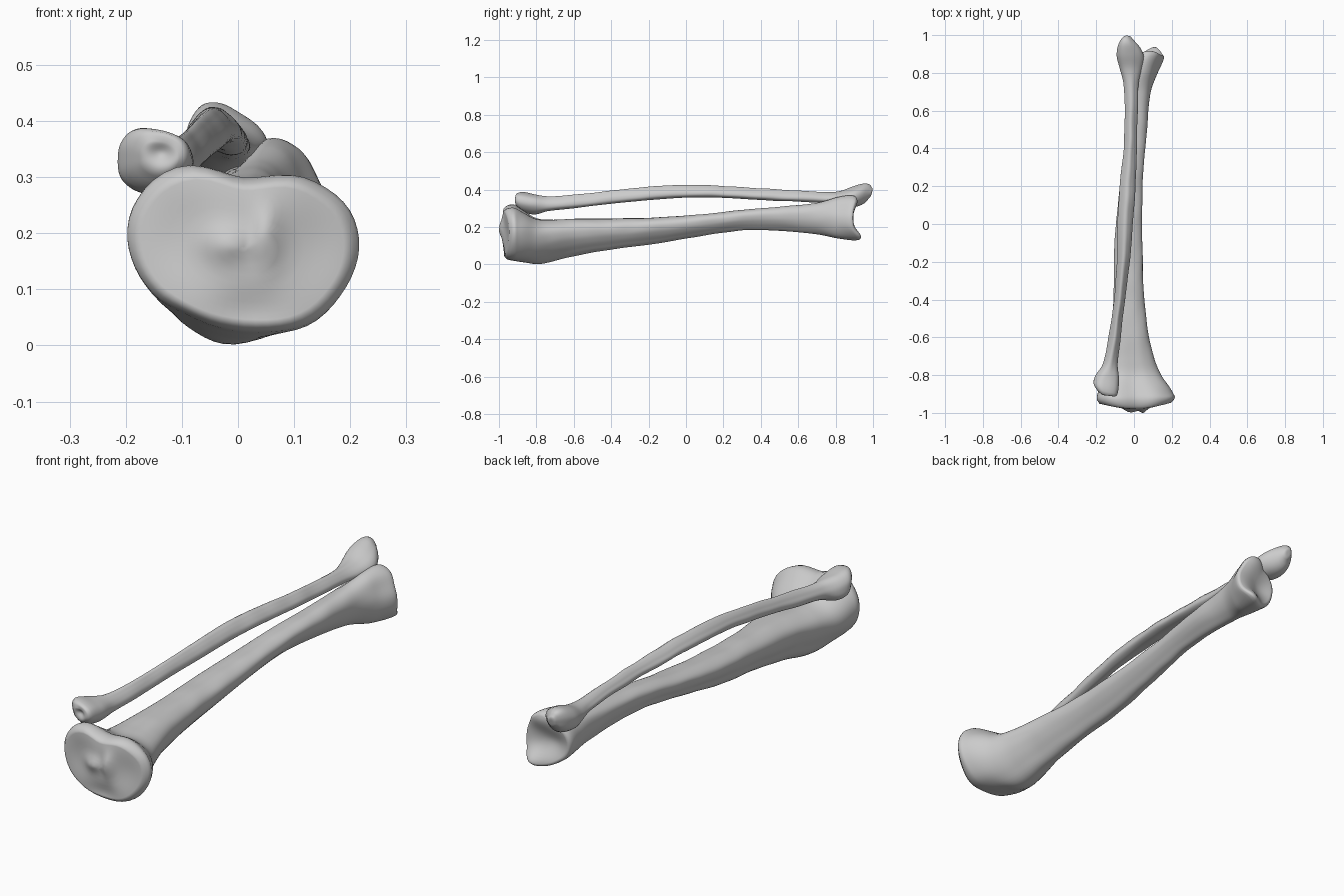
import bpy, bmesh, math
from mathutils import noise, Vector

if "Cube" in bpy.data.objects:
    bpy.data.objects.remove(bpy.data.objects["Cube"])

SIDES = 56

# Cross-section outlines: radius every 30 degrees, counter-clockwise from +x
PLATEAU = [1.0, 1.03, .97, .82, 1.10, 1.09, 1.0, .96, .92, .97, 1.04, 1.0]
SHAFT = [.88, 1.0, .95, .88, .95, 1.0, .88, .82, .98, 1.08, .85, .80]
ANKLE = [.97, .90, .97, .95, .70, .88, 1.0, 1.0, .97, 1.0, 1.08, 1.05]
KNOB = [1.0, 1.0, .95, .95, 1.05, 1.0, .95, 1.0, 1.0, 1.0, .95, .95]
STRUT = [.95, .85, .90, 1.1, .95, .88, 1.0, 1.0, .86, .88, .95, 1.05]
MALLEOLUS = [.95, .9, .88, .98, 1.08, 1.0, .92, .95, .95, 1.0, 1.02, 1.0]


def outline(radii):
    """Smooth closed outline scaled to a -1..1 box."""
    pts = []
    for i in range(SIDES):
        f = i / SIDES * 12
        k, t = int(f), f - int(f)
        a, b, c, d = (radii[(k + j) % 12] for j in (-1, 0, 1, 2))
        r = b + .5 * t * (c - a + t * (2*a - 5*b + 4*c - d + t * (3*(b - c) + d - a)))
        ang = math.tau * i / SIDES
        pts.append((r * math.cos(ang), r * math.sin(ang)))
    lo = [min(p[k] for p in pts) for k in (0, 1)]
    hi = [max(p[k] for p in pts) for k in (0, 1)]
    return [tuple(2 * (p[k] - lo[k]) / (hi[k] - lo[k]) - 1 for k in (0, 1)) for p in pts]


def sample(rows, y):
    """Smooth interpolation of the station table at y."""
    k = max(i for i in range(len(rows) - 1) if rows[i][0] <= y + 1e-9)
    a, b = rows[k], rows[k + 1]
    p, q = rows[max(k - 1, 0)], rows[min(k + 2, len(rows) - 1)]
    h = b[0] - a[0]
    t = (y - a[0]) / h
    out = []
    for j in range(1, 6):
        m0 = (b[j] - p[j]) / (b[0] - p[0]) * h
        m1 = (q[j] - a[j]) / (q[0] - a[0]) * h
        out.append((2*t**3 - 3*t*t + 1) * a[j] + (t**3 - 2*t*t + t) * m0
                   + (3*t*t - 2*t**3) * b[j] + (t**3 - t*t) * m1)
    return out


def bone(name, rows, shapes, warp, cap_out):
    """Loft sections along y, close both ends with concentric rings."""
    shapes = [outline(s) for s in shapes]

    def ring(y, s=1.0, push=0.0):
        x0, x1, z0, z1, blend = sample(rows, y)
        blend = min(max(blend, 0), len(shapes) - 1)
        k = min(int(blend), len(shapes) - 2)
        f = blend - k
        pts = []
        for (ax, az), (bx, bz) in zip(shapes[k], shapes[k + 1]):
            u, v = ax + (bx - ax) * f, az + (bz - az) * f
            p = Vector(((x0 + x1) / 2 + u * s * (x1 - x0) / 2, y + push,
                        (z0 + z1) / 2 + v * s * (z1 - z0) / 2))
            pts.append(p)
        return pts

    ys = []
    for a, b in zip(rows, rows[1:]):
        n = max(2, round((b[0] - a[0]) / .014))
        ys += [a[0] + (b[0] - a[0]) * i / n for i in range(n)]
    ys.append(rows[-1][0])
    caps = [.04, .12, .22, .34, .46, .58, .7, .8, .88, .95]
    rings = [ring(ys[0], s, -cap_out * (1 - s**4)) for s in caps]
    rings += [ring(y) for y in ys]
    rings += [ring(ys[-1], s, cap_out * (1 - s**4)) for s in reversed(caps)]

    bm = bmesh.new()
    loops = []
    for pts in rings:
        loop = []
        for p in pts:
            p.y += warp(p.x, p.y, p.z)
            bump = noise.noise(Vector((p.x * 14, p.y * 9, p.z * 14))) * .0025
            loop.append(bm.verts.new((p.x + bump, p.y, p.z + bump)))
        loops.append(loop)
    for a, b in zip(loops, loops[1:]):
        for i in range(SIDES):
            j = (i + 1) % SIDES
            bm.faces.new((a[i], a[j], b[j], b[i]))
    bm.faces.new(loops[0])
    bm.faces.new(loops[-1])
    bmesh.ops.recalc_face_normals(bm, faces=bm.faces)
    mesh = bpy.data.meshes.new(name)
    bm.to_mesh(mesh)
    bm.free()
    for f in mesh.polygons:
        f.use_smooth = True
    ob = bpy.data.objects.new(name, mesh)
    bpy.context.collection.objects.link(ob)


def hill(x, z, cx, cz, rx, rz):
    return math.exp(-((x - cx) / rx)**2 - ((z - cz) / rz)**2)


def shin_warp(x, y, z):
    if y < -.9:  # knee plateau: two dishes and a central ridge pair
        w = min(1, (-.9 - y) / .07)
        return w * (.03 * (x / .2)**2
                    + .012 * hill(x, z, -.10, .19, .06, .08)
                    + .012 * hill(x, z, .13, .17, .06, .08)
                    - .022 * hill(x, z, .05, .19, .02, .05)
                    - .018 * hill(x, z, -.02, .18, .04, .03)
                    + .012 * hill(x, z, .02, .06, .06, .04))
    if y > .8:  # ankle end: inner prong, rear lip, hollow between
        w = min(1, (y - .8) / .08)
        return w * (.045 * hill(x, z, .11, .14, .06, .05)
                    + .022 * hill(x, z, .08, .34, .07, .05)
                    - .025 * hill(x, z, .02, .23, .07, .06))
    return 0


def strut_warp(x, y, z):
    if y < -.75:  # slanted head
        w = min(1, (-.75 - y) / .14)
        return w * (-.3 * (z - .33) - .3 * (x + .14)
                    + .02 * hill(x, z, -.135, .345, .025, .02))
    if y > .8:  # slanted tip
        return min(1, (y - .8) / .1) * .25 * (z - .38)
    return 0


# Stations: y, x min, x max, z min, z max, shape blend
shin = [
    (-.978, -.182, .198, .038, .302, 0), (-.96, -.194, .211, .026, .316, 0),
    (-.92, -.196, .214, .02, .32, 0), (-.87, -.185, .193, .011, .29, .25),
    (-.80, -.158, .145, .001, .248, .65), (-.72, -.14, .11, .014, .24, .9),
    (-.6, -.12, .08, .045, .243, 1), (-.4, -.108, .055, .08, .245, 1),
    (-.15, -.106, .044, .113, .252, 1), (.1, -.085, .043, .155, .27, 1),
    (.3, -.062, .05, .182, .292, 1), (.5, -.045, .07, .18, .308, 1.1),
    (.7, -.04, .09, .16, .33, 1.4), (.8, -.045, .125, .14, .358, 1.9),
    (.86, -.05, .153, .13, .37, 2), (.885, -.045, .16, .13, .366, 2),
    (.893, -.035, .153, .138, .357, 2)]
strut = [
    (-.905, -.178, -.105, .30, .365, 0), (-.89, -.198, -.09, .284, .383, 0),
    (-.86, -.215, -.082, .272, .388, 0), (-.81, -.203, -.08, .268, .376, 0),
    (-.74, -.165, -.085, .285, .365, .6), (-.6, -.135, -.07, .302, .372, 1),
    (-.4, -.105, -.048, .325, .395, 1), (-.2, -.092, -.022, .345, .415, 1),
    (0, -.088, -.006, .357, .425, 1), (.2, -.075, .008, .356, .42, 1),
    (.4, -.055, .015, .345, .407, 1), (.6, -.05, .02, .336, .395, 1),
    (.74, -.055, .025, .33, .387, 1.3), (.82, -.075, .04, .318, .392, 1.8),
    (.89, -.092, .052, .305, .42, 2), (.94, -.086, .03, .312, .434, 2),
    (.97, -.072, .002, .33, .428, 2), (.985, -.058, -.012, .355, .413, 2)]

# Large shin bone and the slender outer bone beside it
bone("shin_bone", shin, [PLATEAU, SHAFT, ANKLE], shin_warp, .004)
bone("outer_bone", strut, [KNOB, STRUT, MALLEOLUS], strut_warp, .008)
